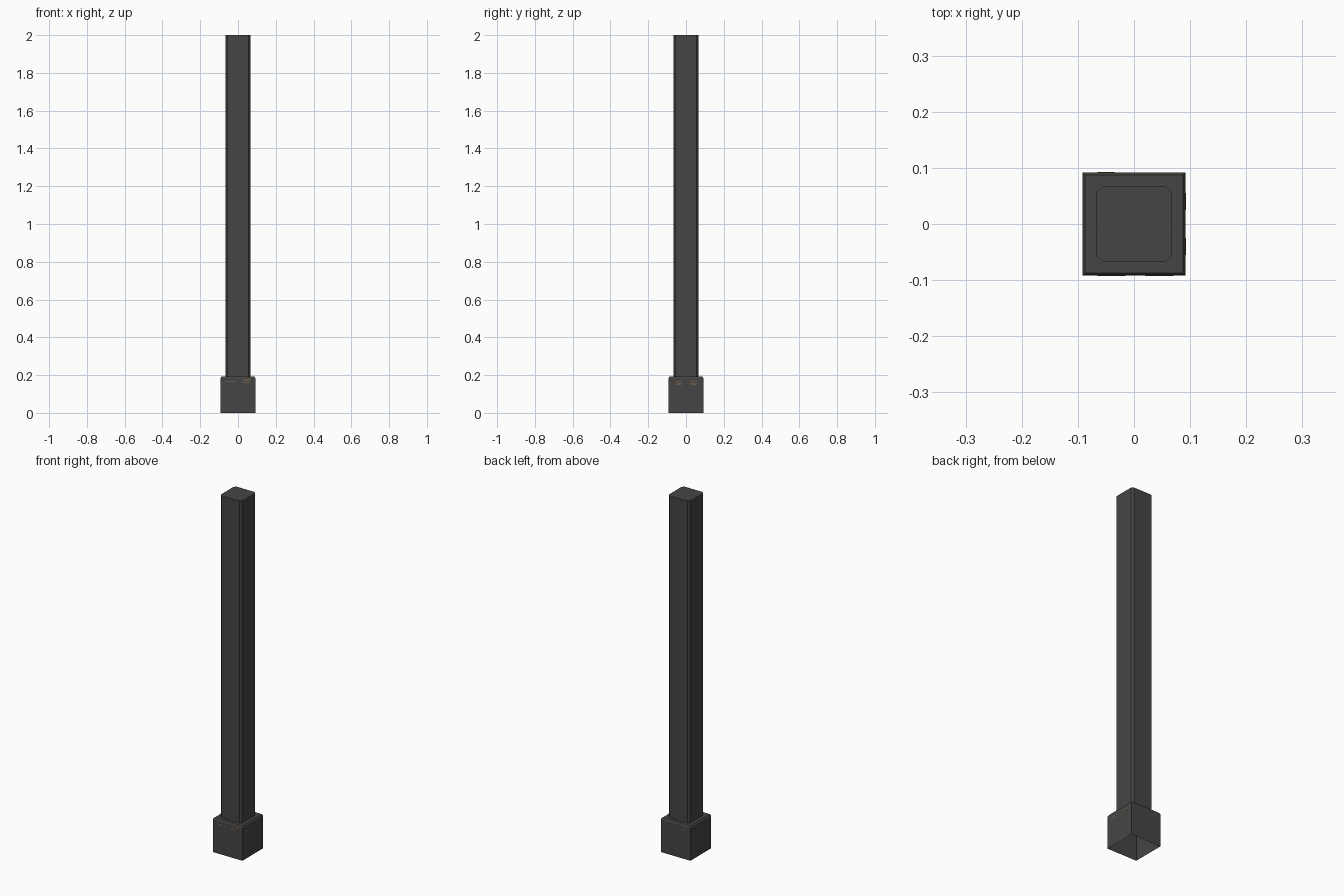
import bpy, bmesh

if "Cube" in bpy.data.objects:
    bpy.data.objects.remove(bpy.data.objects["Cube"])

def material(name, col):
    m = bpy.data.materials.new(name)
    m.diffuse_color = (*col, 1)
    m.use_nodes = True
    m.node_tree.nodes["Principled BSDF"].inputs["Base Color"].default_value = m.diffuse_color
    return m

charcoal = material("charcoal", (0.06, 0.06, 0.06))
tan = material("dull_orange", (0.30, 0.17, 0.07))

def loft(name, rings, mat, cap_bottom, cap_top):
    """Stack of square rings (half width, corner cut, z)."""
    bm = bmesh.new()
    loops = []
    for h, c, z in rings:
        pts = []
        for sx, sy in ((1, 1), (-1, 1), (-1, -1), (1, -1)):
            if c == 0:
                pts.append((sx * h, sy * h))
            else:
                pair = [(sx * h, sy * (h - c)), (sx * (h - c), sy * h)]
                pts += pair if sx * sy > 0 else pair[::-1]
        loops.append([bm.verts.new((x, y, z)) for x, y in pts])
    for a, b in zip(loops, loops[1:]):
        n = len(a)
        for i in range(n):
            j = (i + 1) % n
            bm.faces.new((a[i], a[j], b[j], b[i]))
    if cap_bottom:
        bm.faces.new(loops[0][::-1])
    if cap_top:
        bm.faces.new(loops[-1])
    me = bpy.data.meshes.new(name)
    bm.to_mesh(me)
    bm.free()
    me.materials.append(mat)
    ob = bpy.data.objects.new(name, me)
    bpy.context.collection.objects.link(ob)
    return ob

# Base sleeve, open underneath, with a small bevel around the top
loft("base_sleeve", [(0.092, 0, 0), (0.092, 0, 0.184), (0.087, 0, 0.192)],
     charcoal, False, True)

# Shaft with cut corners
loft("post_shaft", [(0.067, 0.011, 0.19), (0.067, 0.011, 2.0)],
     charcoal, False, True)

# Thin painted flecks near the top of the sleeve
def fleck(name, loc, size):
    bpy.ops.mesh.primitive_cube_add(size=1, location=loc)
    ob = bpy.context.object
    ob.name = name
    ob.scale = size
    ob.data.materials.append(tan)

for x, z, w in ((-0.04, 0.167, 0.05), (0.05, 0.174, 0.04), (0.04, 0.160, 0.04)):
    fleck("front_fleck", (x, -0.092, z), (w, 0.001, 0.003))
for y in (-0.04, 0.04):
    for z in (0.153, 0.165):
        fleck("side_fleck", (0.092, y, z), (0.001, 0.03, 0.003))
fleck("back_fleck", (-0.05, 0.092, 0.163), (0.03, 0.001, 0.003))
